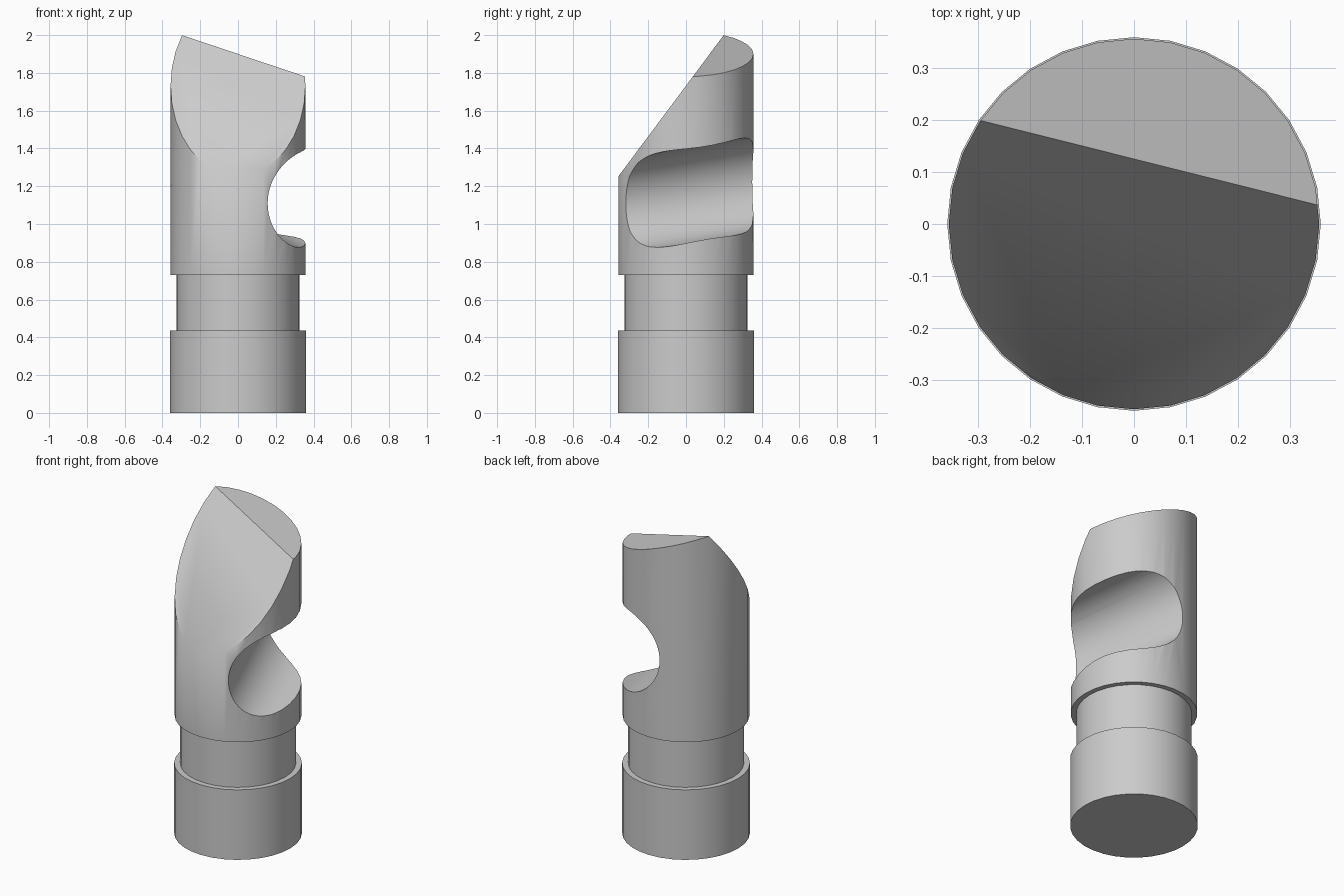
import bpy, bmesh, math
from mathutils import Vector

if "Cube" in bpy.data.objects:
    bpy.data.objects.remove(bpy.data.objects["Cube"])

SIDES = 32
# lathe profile (radius, height): base, recessed neck, tall head
PROFILE = [(0.36, 0), (0.36, 0.435), (0.326, 0.435), (0.326, 0.73),
           (0.357, 0.73), (0.357, 2.2)]


def new_object(name, bm):
    bmesh.ops.recalc_face_normals(bm, faces=bm.faces)
    mesh = bpy.data.meshes.new(name)
    bm.to_mesh(mesh)
    bm.free()
    obj = bpy.data.objects.new(name, mesh)
    bpy.context.collection.objects.link(obj)
    return obj


def slice_off(bm, point, normal):
    """Remove everything on the normal side of a plane and cap the cut."""
    geom = bm.verts[:] + bm.edges[:] + bm.faces[:]
    bmesh.ops.bisect_plane(bm, geom=geom, dist=1e-5, plane_co=point,
                           plane_no=normal, clear_outer=True)
    rim = [e for e in bm.edges if e.is_boundary]
    bmesh.ops.holes_fill(bm, edges=rim, sides=0)


# lathed body
bm = bmesh.new()
rings = []
for r, z in PROFILE:
    rings.append([bm.verts.new((r * math.cos(2 * math.pi * i / SIDES),
                                r * math.sin(2 * math.pi * i / SIDES), z))
                  for i in range(SIDES)])
for lo, hi in zip(rings, rings[1:]):
    for i in range(SIDES):
        j = (i + 1) % SIDES
        bm.faces.new((lo[i], lo[j], hi[j], hi[i]))
bm.faces.new(rings[0][::-1])
bm.faces.new(rings[-1])

# tilted top face, then the long slanted front face
slice_off(bm, Vector((0, 0, 1.9)), Vector((0.336, 0, 1)).normalized())
slice_off(bm, Vector((0, 0.2, 2.0)), Vector((0, -1.34, 1)).normalized())
body = new_object("slant_topped_post", bm)

# tilted round groove across the right side
axis = Vector((-0.33, 1, 0.17))
bm = bmesh.new()
bmesh.ops.create_cone(bm, cap_ends=True, segments=64, radius1=0.25,
                      radius2=0.25, depth=3)
cutter = new_object("groove_cutter", bm)
cutter.location = (0.315, 0, 1.15)
cutter.rotation_euler = axis.to_track_quat('Z', 'Y').to_euler()
cutter.hide_render = True

groove = body.modifiers.new("groove", 'BOOLEAN')
groove.operation = 'DIFFERENCE'
groove.solver = 'EXACT'
groove.object = cutter

bpy.context.view_layer.objects.active = body
body.select_set(True)
bpy.ops.object.modifier_apply(modifier=groove.name)
bpy.data.objects.remove(cutter)

# soft blend where the slant meets the wall, crisp edges elsewhere
bpy.ops.object.shade_smooth_by_angle(angle=math.radians(50))
